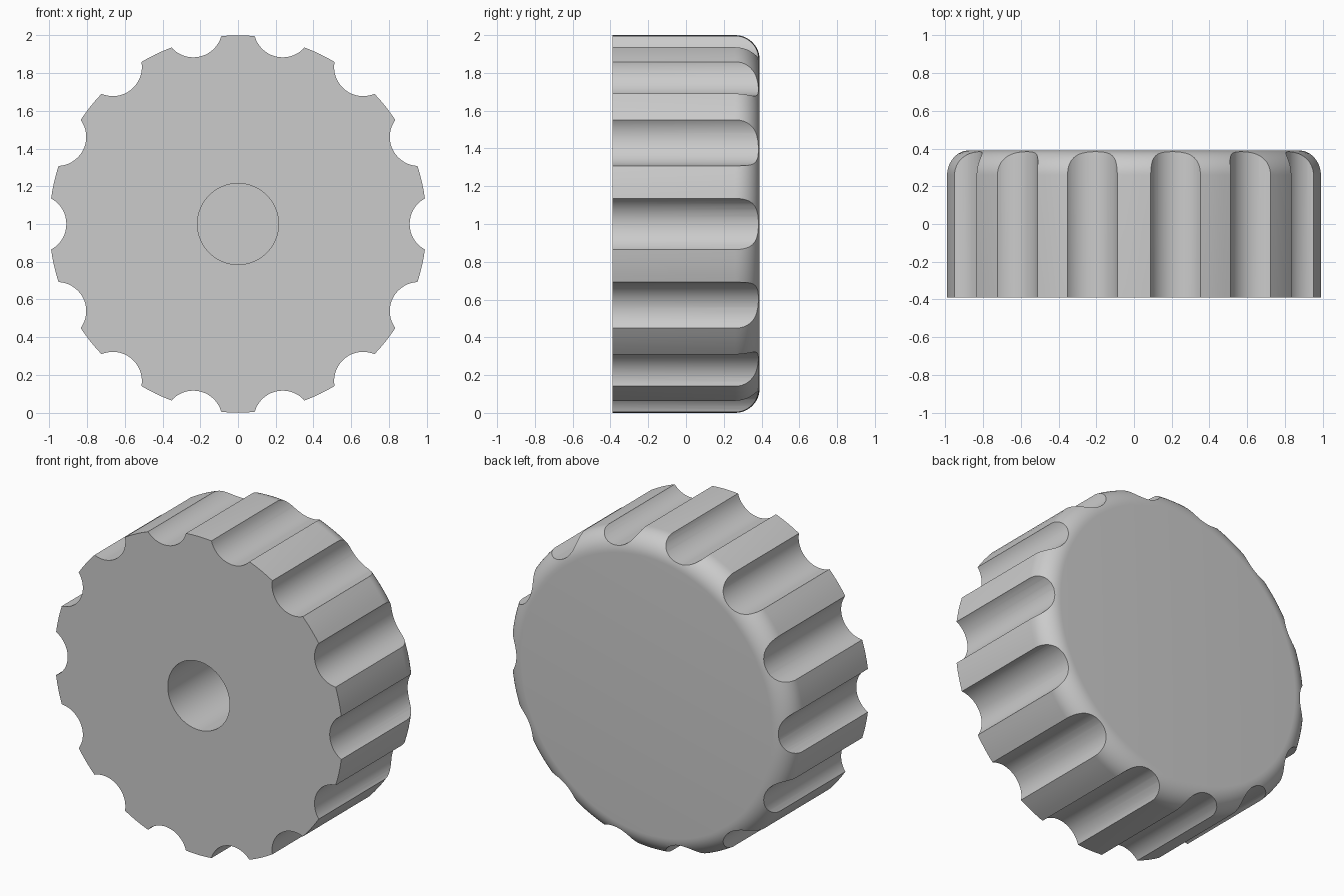
import bpy, bmesh, math
from mathutils import Matrix

if "Cube" in bpy.data.objects:
    bpy.data.objects.remove(bpy.data.objects["Cube"])

R, HALF, FILLET = 1.0, 0.39, 0.13      # outer radius, half depth, rounded back edge
FLUTES, FLUTE_R, FLUTE_C = 14, 0.154, 1.064
HOLE_R, HOLE_DEPTH = 0.215, 0.5


def finish(bm, name):
    bmesh.ops.recalc_face_normals(bm, faces=bm.faces)
    mesh = bpy.data.meshes.new(name)
    bm.to_mesh(mesh)
    bm.free()
    ob = bpy.data.objects.new(name, mesh)
    bpy.context.collection.objects.link(ob)
    return ob


def rod(bm, x, z, radius, y0, y1, segments):
    # cylinder running along y
    m = Matrix.Translation((x, (y0 + y1) / 2, z)) @ Matrix.Rotation(math.pi / 2, 4, 'X')
    bmesh.ops.create_cone(bm, cap_ends=True, segments=segments, radius1=radius,
                          radius2=radius, depth=y1 - y0, matrix=m)


# Knob body: revolved profile with flat front and rounded back edge
profile = [(R, -HALF)]
for i in range(13):
    a = math.pi / 2 * i / 12
    profile.append((R - FILLET + FILLET * math.cos(a), HALF - FILLET + FILLET * math.sin(a)))
N = 140
bm = bmesh.new()
rings = [[bm.verts.new((r * math.cos(2 * math.pi * k / N), y, 1 + r * math.sin(2 * math.pi * k / N)))
          for k in range(N)] for r, y in profile]
for a, b in zip(rings, rings[1:]):
    for k in range(N):
        bm.faces.new((a[k], a[(k + 1) % N], b[(k + 1) % N], b[k]))
bm.faces.new(rings[0])
bm.faces.new(rings[-1])
knob = finish(bm, "grip_knob")

# Cutters: grip flutes around the rim and the blind shaft hole
bm = bmesh.new()
for i in range(FLUTES):
    a = 2 * math.pi * i / FLUTES
    rod(bm, FLUTE_C * math.cos(a), 1 + FLUTE_C * math.sin(a), FLUTE_R, -0.6, 0.6, 48)
rod(bm, 0, 1, HOLE_R, -0.6, -HALF + HOLE_DEPTH, 64)
cutter = finish(bm, "flute_and_hole_cutter")
cutter.hide_render = True

mod = knob.modifiers.new("cut", 'BOOLEAN')
mod.operation = 'DIFFERENCE'
mod.solver = 'EXACT'
mod.object = cutter
bpy.context.view_layer.objects.active = knob
knob.select_set(True)
bpy.ops.object.modifier_apply(modifier=mod.name)
bpy.data.objects.remove(cutter)

# Smooth shading with sharp flute edges
bpy.ops.object.shade_smooth_by_angle(angle=math.radians(25))
